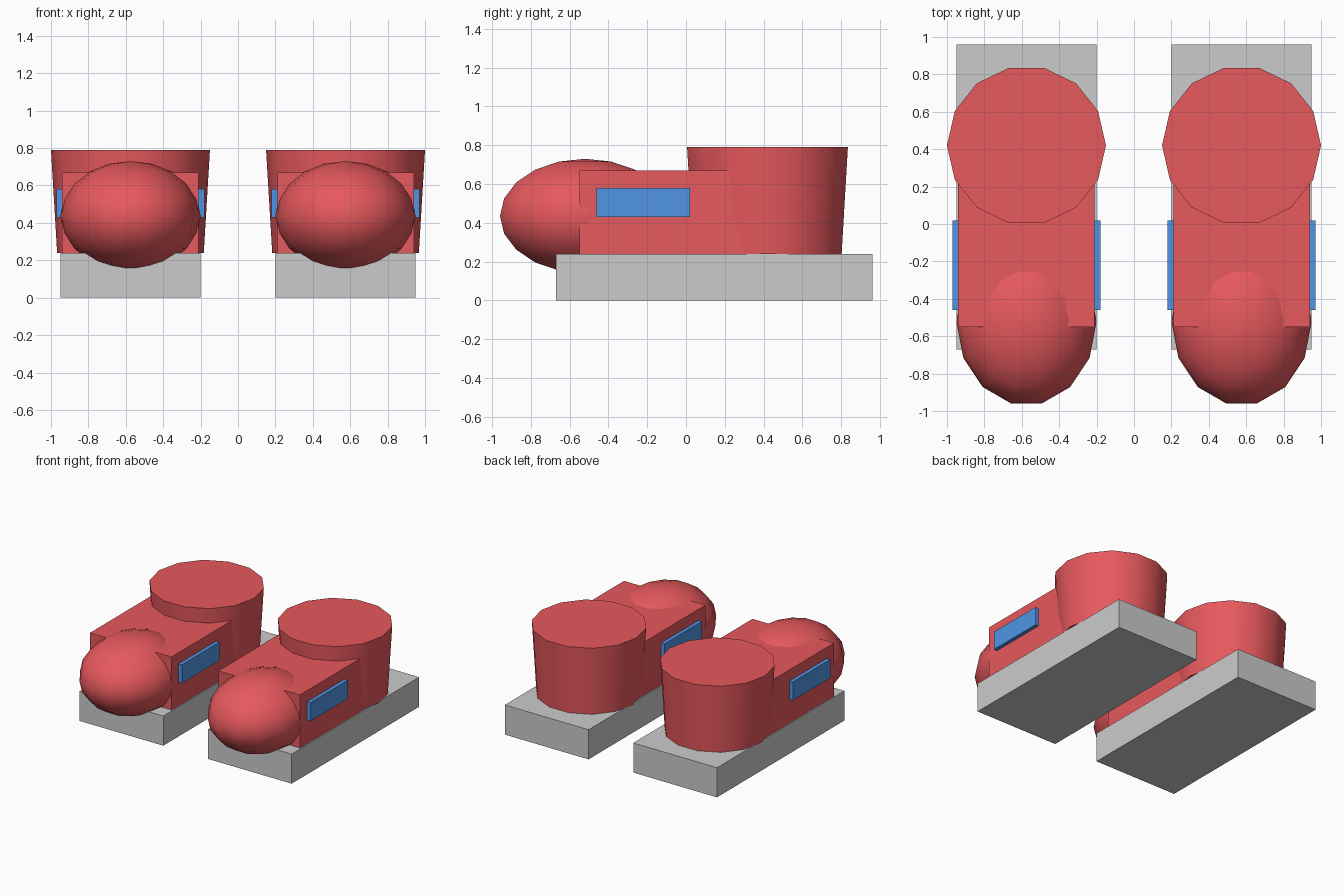
import bpy, bmesh
from math import sin, cos, pi, radians

if "Cube" in bpy.data.objects:
    bpy.data.objects.remove(bpy.data.objects["Cube"])

CX = 0.575      # centre line of the right boot
SIDES = 14


def material(name, colour):
    m = bpy.data.materials.new(name)
    m.diffuse_color = (*colour, 1)
    m.use_nodes = True
    m.node_tree.nodes["Principled BSDF"].inputs["Base Color"].default_value = m.diffuse_color
    return m


red = material("red_shell", (0.80, 0.10, 0.11))
blue = material("blue_panel", (0.08, 0.30, 0.78))


def finish(name, bm, mat=None, smooth=False):
    """Turn a bmesh into an object mirrored across x = 0."""
    bmesh.ops.recalc_face_normals(bm, faces=bm.faces)
    mesh = bpy.data.meshes.new(name)
    bm.to_mesh(mesh)
    bm.free()
    obj = bpy.data.objects.new(name, mesh)
    bpy.context.collection.objects.link(obj)
    if mat:
        mesh.materials.append(mat)
    if smooth:
        bpy.ops.object.select_all(action='DESELECT')
        obj.select_set(True)
        bpy.context.view_layer.objects.active = obj
        bpy.ops.object.shade_smooth_by_angle(angle=radians(45))
    mirror = obj.modifiers.new("other_boot", 'MIRROR')
    mirror.use_axis[0] = True
    mirror.use_mirror_merge = False
    return obj


def box(name, x, y, z, mat=None):
    bm = bmesh.new()
    bmesh.ops.create_cube(bm, size=1)
    for v in bm.verts:
        for i, (lo, hi) in enumerate((x, y, z)):
            v.co[i] = (lo + hi) / 2 + v.co[i] * (hi - lo)
    return finish(name, bm, mat)


def lathe(name, cy, rings, mat):
    """Stack of elliptical rings (rx, ry, z) closed at both ends."""
    bm = bmesh.new()
    loops = []
    for rx, ry, z in rings:
        if rx < 1e-4:
            loops.append([bm.verts.new((CX, cy, z))] * SIDES)
        else:
            loops.append([bm.verts.new((CX + rx * cos(2 * pi * i / SIDES),
                                        cy + ry * sin(2 * pi * i / SIDES), z))
                          for i in range(SIDES)])
    for a, b in zip(loops, loops[1:]):
        for i in range(SIDES):
            j = (i + 1) % SIDES
            bm.faces.new(dict.fromkeys((a[i], a[j], b[j], b[i])))
    for end in (loops[0], loops[-1]):
        if end[0] is not end[1]:
            bm.faces.new(end)
    return finish(name, bm, mat, smooth=True)


# Sole and foot block
box("sole", (0.20, 0.95), (-0.67, 0.96), (0, 0.24))
box("foot", (0.21, 0.94), (-0.55, 0.42), (0.24, 0.67), red)

# Rounded toe cap
toe = [(0.375 * sin(pi * k / 10), 0.45 * sin(pi * k / 10),
        0.435 - 0.295 * cos(pi * k / 10)) for k in range(11)]
lathe("toe_cap", -0.52, toe, red)

# Flared ankle cuff
lathe("ankle_cuff", 0.42, [(0.392, 0.392, 0.24), (0.425, 0.425, 0.79)], red)

# Side panels on both flanks
for name, x in (("outer_panel", (0.94, 0.97)), ("inner_panel", (0.18, 0.21))):
    box(name, x, (-0.46, 0.02), (0.43, 0.58), blue)
